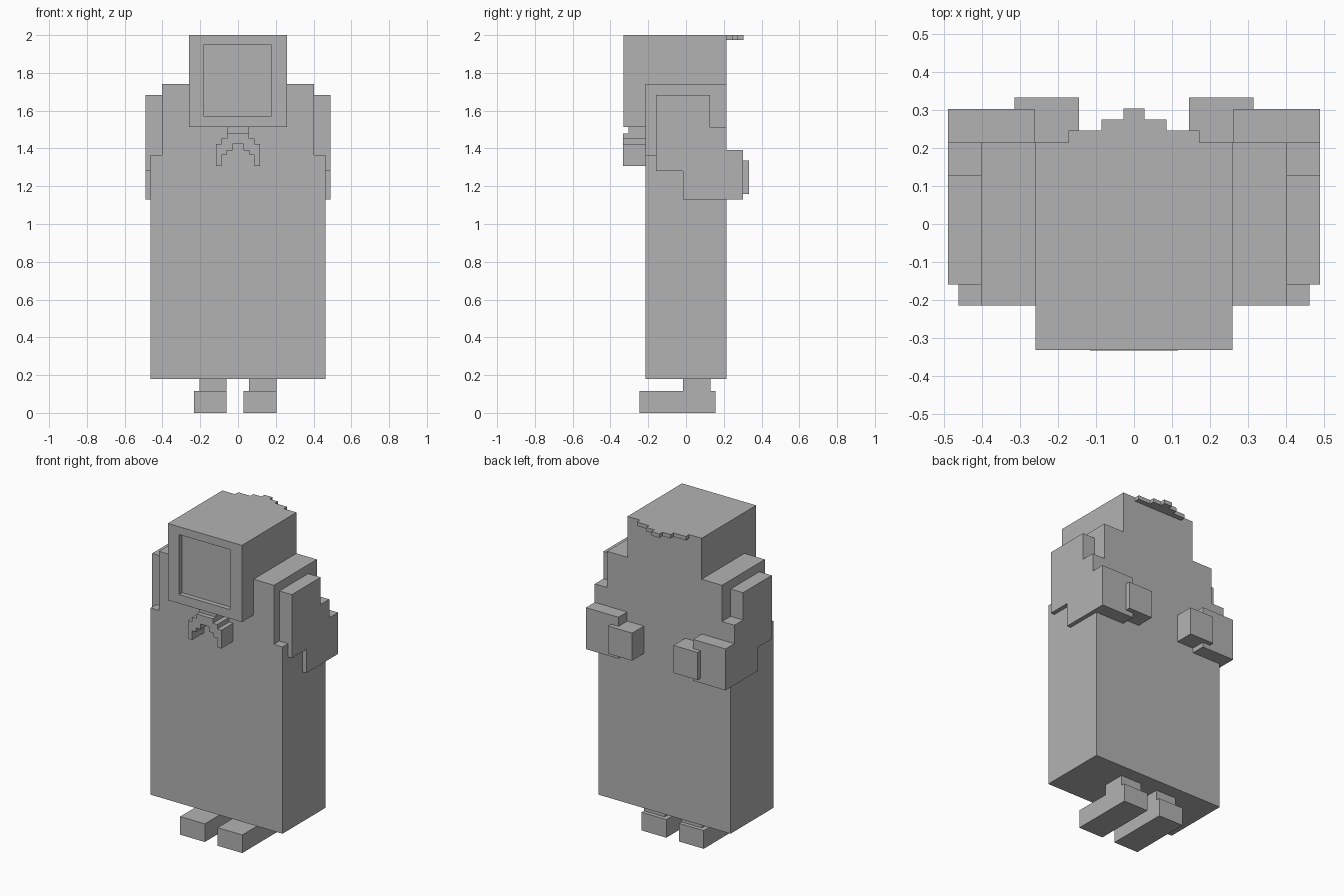
import bpy
import bmesh
from mathutils import Vector

cube = bpy.data.objects.get("Cube")
if cube:
    bpy.data.objects.remove(cube, do_unlink=True)

# One plain grey material for the whole figure
GREY = (0.45, 0.45, 0.45, 1.0)
grey = bpy.data.materials.new("plain_grey")
grey.use_nodes = True
grey.diffuse_color = GREY
grey.node_tree.nodes["Principled BSDF"].inputs["Base Color"].default_value = GREY


def finish(name, bm):
    bmesh.ops.recalc_face_normals(bm, faces=bm.faces)
    mesh = bpy.data.meshes.new(name)
    bm.to_mesh(mesh)
    bm.free()
    mesh.materials.append(grey)
    obj = bpy.data.objects.new(name, mesh)
    bpy.context.collection.objects.link(obj)
    return obj


def prism(points, push):
    """Extrude a closed outline along a vector."""
    bm = bmesh.new()
    face = bm.faces.new([bm.verts.new(p) for p in points])
    side = bmesh.ops.extrude_face_region(bm, geom=[face])
    verts = [v for v in side["geom"] if isinstance(v, bmesh.types.BMVert)]
    bmesh.ops.translate(bm, vec=Vector(push), verts=verts)
    if not face.is_valid or len(face.link_loops if hasattr(face, "link_loops") else face.loops) == 0:
        return bm
    return bm


def box_mesh(x, y, z):
    base = [(x[0], y[0], z[0]), (x[1], y[0], z[0]),
            (x[1], y[1], z[0]), (x[0], y[1], z[0])]
    return prism(base, (0, 0, z[1] - z[0]))


def box(name, x, y, z):
    return finish(name, box_mesh(x, y, z))


def mirrored(half):
    """Complete a symmetric outline from its +x half."""
    return half + [(-x, z) for x, z in reversed(half)]


BACK, FRONT = 0.215, -0.215

# Body with stepped shoulders
body = mirrored([(0.463, 0.18), (0.463, 1.365), (0.403, 1.365), (0.403, 1.74)])
finish("body", prism([(x, FRONT, z) for x, z in body], (0, BACK - FRONT, 0)))

# Head with a sunken rectangular face
bm = box_mesh((-0.26, 0.26), (-0.332, BACK), (1.513, 2.0))
bm.normal_update()
panel = min(bm.faces, key=lambda f: f.calc_center_median().y)
bmesh.ops.inset_region(bm, faces=[panel], thickness=0.08)
for v in panel.verts:
    v.co.x = 0.175 if v.co.x > 0 else -0.18
    v.co.z = 1.95 if v.co.z > 1.75 else 1.57
sunk = bmesh.ops.extrude_discrete_faces(bm, faces=[panel])["faces"][0]
bmesh.ops.translate(bm, vec=(0, 0.03, 0), verts=sunk.verts)
finish("head", bm)

# Stepped tuft behind the top of the head
tuft = [(0.172, BACK), (0.172, 0.247), (0.086, 0.247), (0.086, 0.276),
        (0.028, 0.276), (0.028, 0.305)]
finish("head_tuft", prism([(x, y, 1.975) for x, y in mirrored(tuft)], (0, 0, 0.025)))

# Stepped arch under the chin
arch = [(0.03, 1.423), (0.03, 1.39), (0.06, 1.39), (0.06, 1.365), (0.088, 1.365),
        (0.088, 1.307), (0.116, 1.307), (0.116, 1.423), (0.088, 1.423),
        (0.088, 1.452), (0.058, 1.452), (0.058, 1.48)]
finish("chin_arch", prism([(x, -0.333, z) for x, z in mirrored(arch)], (0, 0.118, 0)))
box("chin_arch_top", (-0.058, 0.058), (-0.305, FRONT), (1.48, 1.513))

# Arms folded behind the back
arm = [(-0.16, 1.28), (-0.16, 1.683), (0.128, 1.683), (0.128, 1.51), (BACK, 1.51),
       (BACK, 1.13), (-0.015, 1.13), (-0.015, 1.28)]
for side, s in (("left", 1), ("right", -1)):
    finish(side + "_arm", prism([(s * 0.403, y, z) for y, z in arm], (s * 0.087, 0, 0)))
    box(side + "_forearm", sorted((s * 0.262, s * 0.49)), (BACK, 0.303), (1.13, 1.393))
    box(side + "_hand", sorted((s * 0.145, s * 0.315)), (BACK, 0.333), (1.16, 1.335))

# Legs and feet
for side, leg, foot in (("left", (0.058, 0.203), (0.03, 0.203)),
                        ("right", (-0.203, -0.06), (-0.233, -0.06))):
    box(side + "_leg", leg, (-0.015, 0.13), (0.115, 0.18))
    box(side + "_foot", foot, (-0.247, 0.155), (0.0, 0.115))
